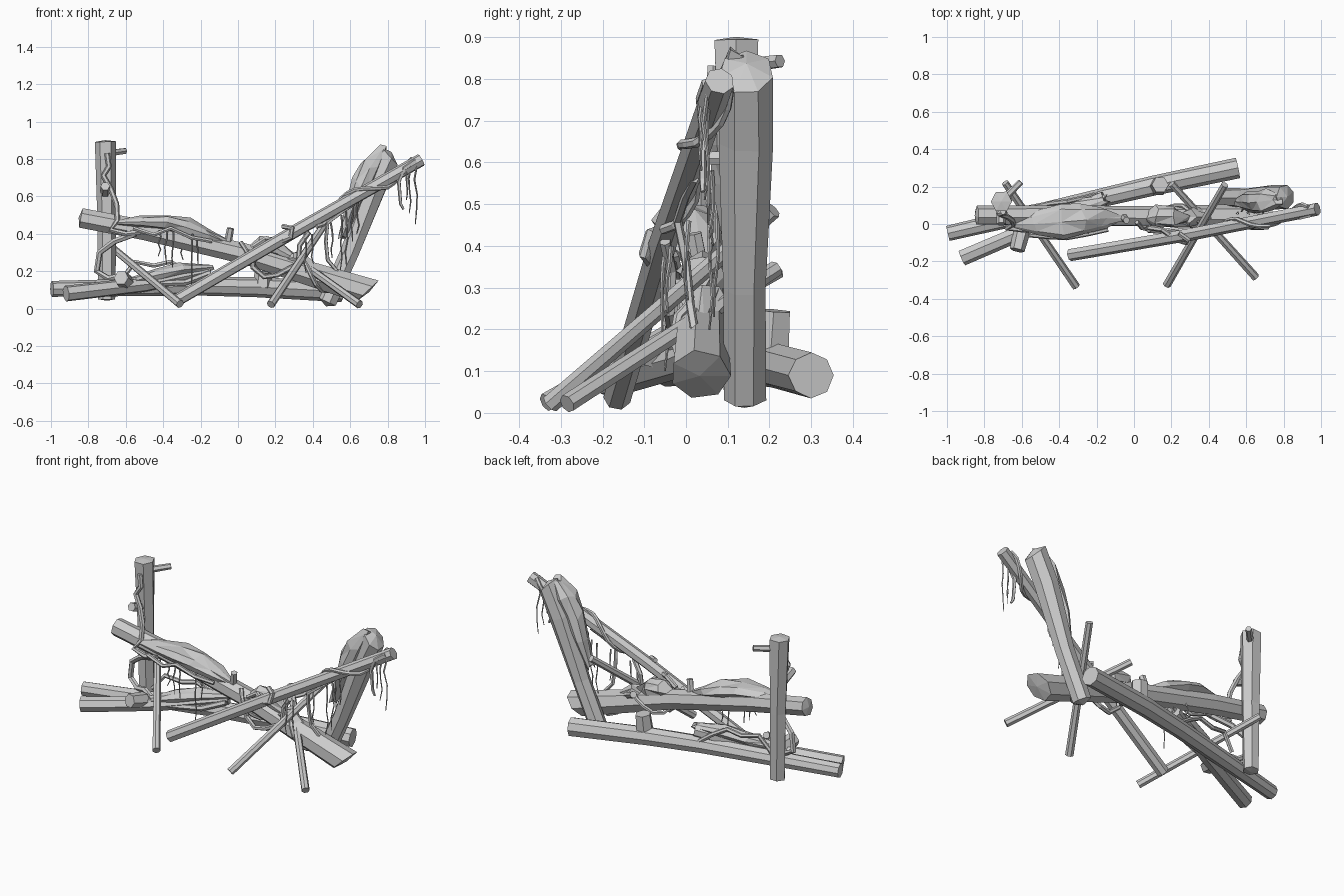
import bpy, bmesh, math, random
from mathutils import Vector

random.seed(4)


def finish(name, bm):
    bmesh.ops.recalc_face_normals(bm, faces=bm.faces[:])
    me = bpy.data.meshes.new(name)
    bm.to_mesh(me)
    bm.free()
    ob = bpy.data.objects.new(name, me)
    bpy.context.collection.objects.link(ob)
    return ob


def tube(name, pts, radii, sides=7, jitter=0.0, shear=0.0, turn=0.0, tip=0.0):
    """Faceted tube along a path; shear slants the last cut, tip domes the caps."""
    pts = [Vector(p) for p in pts]
    if not isinstance(radii, (list, tuple)):
        radii = [radii] * len(pts)
    bm = bmesh.new()
    rings = []
    u = None
    for i, p in enumerate(pts):
        d = (pts[min(i + 1, len(pts) - 1)] - pts[max(i - 1, 0)]).normalized()
        if u is None:
            u = d.cross(Vector((0, 0, 1)) if abs(d.z) < 0.9 else Vector((0, 1, 0)))
        u = (u - d * u.dot(d)).normalized()
        v = d.cross(u)
        ring = []
        for k in range(sides):
            a = 2 * math.pi * k / sides + turn
            r = radii[i] * (1 + random.uniform(-jitter, jitter))
            off = u * math.cos(a) * r + v * math.sin(a) * r
            if shear and i == len(pts) - 1:
                off += d * off.z * shear
            ring.append(bm.verts.new(p + off))
        rings.append(ring)
    for a, b in zip(rings, rings[1:]):
        for k in range(sides):
            bm.faces.new((a[k], a[(k + 1) % sides], b[(k + 1) % sides], b[k]))
    for ring, p, q in ((rings[0], pts[0], pts[1]), (rings[-1], pts[-1], pts[-2])):
        if tip:
            c = bm.verts.new(p + (p - q).normalized() * tip)
            for k in range(sides):
                bm.faces.new((ring[k], ring[(k + 1) % sides], c))
        else:
            bm.faces.new(ring)
    return finish(name, bm)


def moss(name, pts, widths, heights, sides=8):
    """Draped clump: flattened, irregular rings along a path."""
    bm = bmesh.new()
    rings = []
    pts = [Vector(p) for p in pts]
    axis = (pts[-1] - pts[0]).normalized()
    side = axis.cross(Vector((0, 0, 1))).normalized()
    up = side.cross(axis)
    for p, w, h in zip(pts, widths, heights):
        ring = []
        for k in range(sides):
            a = 2 * math.pi * k / sides
            s = random.uniform(0.82, 1.12)
            ring.append(bm.verts.new(p + side * math.cos(a) * w * s + up * math.sin(a) * h * s
                                     + axis * random.uniform(-0.02, 0.02)))
        rings.append(ring)
    for a, b in zip(rings, rings[1:]):
        for k in range(sides):
            bm.faces.new((a[k], a[(k + 1) % sides], b[(k + 1) % sides], b[k]))
    bm.faces.new(rings[0])
    bm.faces.new(rings[-1])
    bmesh.ops.triangulate(bm, faces=bm.faces[:])
    return finish(name, bm)


def wrap(name, p, q, radius, turns, phase, thick=0.011, steps=16):
    """Vine winding around the line p-q."""
    p, q = Vector(p), Vector(q)
    d = (q - p).normalized()
    u = d.cross(Vector((0, 1, 0))).normalized()
    v = d.cross(u)
    pts = []
    for i in range(steps + 1):
        t = i / steps
        a = phase + turns * 2 * math.pi * t
        r = radius * random.uniform(0.95, 1.15)
        pts.append(p.lerp(q, t) + u * math.cos(a) * r + v * math.sin(a) * r)
    tube(name, pts, thick, 6)


def strands(name, spots, thick=0.004):
    """Thin hanging roots; each spot is x, y, top z, bottom z."""
    for x, y, top, low in spots:
        pts = [(x + random.uniform(-.008, .008), y + random.uniform(-.008, .008),
                top + (low - top) * i / 4) for i in range(5)]
        tube(name, pts, [thick * 1.4, thick * 1.3, thick, thick, thick * 0.6], 4)


# main logs
tube("back_ground_log", [(-0.995, -0.05, 0.105), (-0.2, 0.135, 0.12), (0.1, 0.205, 0.115), (0.555, 0.30, 0.09)],
     [0.042, 0.05, 0.053, 0.055], 8, 0.03)
tube("front_ground_log", [(-0.92, -0.18, 0.08), (-0.5, 0.0, 0.13), (-0.16, 0.14, 0.2)],
     [0.043, 0.042, 0.038], 7, 0.04)
tube("fallen_log", [(-0.84, 0.045, 0.485), (-0.5, 0.045, 0.42), (0.05, 0.04, 0.29), (0.69, 0.033, 0.092)],
     [0.053, 0.055, 0.057, 0.073], 7, 0.03, shear=0.6, turn=0.4, tip=0.012)
tube("leaning_log", [(-0.34, -0.165, 0.037), (0.3, -0.055, 0.41), (0.98, 0.08, 0.795)],
     [0.034, 0.035, 0.036], 7, 0.03)
tube("left_post", [(-0.70, 0.13, 0.05), (-0.70, 0.125, 0.45), (-0.71, 0.12, 0.893)],
     [0.046, 0.05, 0.058], 6, 0.06, shear=0.3, tip=0.008)
tube("right_post", [(0.48, 0.14, 0.035), (0.60, 0.14, 0.30), (0.73, 0.145, 0.65), (0.81, 0.145, 0.815)],
     [0.052, 0.053, 0.066, 0.066], 7, 0.04, shear=0.9, tip=0.025)

# thin propping sticks
for a, b in (((-0.31, -0.335, 0.025), (-0.69, 0.22, 0.34)),
             ((0.175, -0.325, 0.022), (0.485, 0.21, 0.485)),
             ((0.65, -0.285, 0.022), (0.2, 0.215, 0.345))):
    tube("prop_stick", [a, b], [0.023, 0.02], 7)

# broken branch stubs
for a, b, r in (((-0.70, 0.13, 0.83), (-0.605, 0.225, 0.843), 0.017),
                ((-0.71, 0.12, 0.61), (-0.71, 0.0, 0.655), 0.025),
                ((0.69, 0.13, 0.61), (0.67, 0.02, 0.61), 0.017),
                ((-0.06, 0.04, 0.32), (-0.04, 0.02, 0.43), 0.019),
                ((0.13, 0.20, 0.11), (0.14, 0.21, 0.245), 0.045),
                ((-0.60, -0.04, 0.14), (-0.625, -0.14, 0.165), 0.04)):
    tube("branch_stub", [a, b], [r * 1.15, r], 6)

# moss clumps
moss("moss_fallen_log", [(-0.63, 0.0, 0.458), (-0.53, 0.0, 0.468), (-0.40, 0.01, 0.465), (-0.28, 0.02, 0.435),
                         (-0.17, 0.03, 0.395), (-0.06, 0.03, 0.355)],
     [0.02, 0.065, 0.095, 0.085, 0.06, 0.015], [0.012, 0.03, 0.042, 0.05, 0.035, 0.015])
moss("moss_middle", [(0.05, 0.03, 0.32), (0.12, 0.04, 0.34), (0.2, 0.04, 0.33), (0.28, 0.03, 0.28)],
     [0.02, 0.06, 0.06, 0.02], [0.02, 0.045, 0.05, 0.03])
moss("moss_middle_low", [(0.24, 0.04, 0.26), (0.31, 0.04, 0.27), (0.42, 0.03, 0.21)],
     [0.025, 0.055, 0.02], [0.02, 0.04, 0.02])
moss("moss_ground_log", [(-0.56, -0.03, 0.15), (-0.45, 0.03, 0.18), (-0.3, 0.08, 0.21), (-0.15, 0.13, 0.22)],
     [0.03, 0.06, 0.06, 0.025], [0.02, 0.035, 0.035, 0.02])
moss("moss_right_post", [(0.555, 0.12, 0.38), (0.61, 0.12, 0.54), (0.66, 0.115, 0.66), (0.71, 0.12, 0.77),
                         (0.77, 0.13, 0.86)],
     [0.025, 0.055, 0.065, 0.065, 0.035], [0.02, 0.04, 0.06, 0.055, 0.025])

# vines: left post cascade, then along the low log
tube("post_vine", [(-0.70, 0.065, 0.83), (-0.69, 0.06, 0.76), (-0.72, 0.055, 0.71), (-0.68, 0.04, 0.64),
                   (-0.65, 0.02, 0.56), (-0.645, 0.0, 0.47), (-0.68, -0.02, 0.42), (-0.60, -0.03, 0.40),
                   (-0.52, -0.03, 0.41)], 0.015, 6)
tube("loop_vine", [(-0.55, -0.02, 0.40), (-0.66, 0.02, 0.36), (-0.74, 0.05, 0.30), (-0.755, 0.055, 0.2),
                   (-0.69, 0.03, 0.16), (-0.62, 0.0, 0.18), (-0.52, -0.03, 0.13), (-0.40, 0.01, 0.135),
                   (-0.28, 0.05, 0.14), (-0.15, 0.10, 0.19)], 0.017, 6)
tube("rear_loop_vine", [(-0.62, 0.07, 0.16), (-0.55, 0.09, 0.25), (-0.45, 0.11, 0.23), (-0.36, 0.12, 0.25),
                        (-0.27, 0.14, 0.2), (-0.2, 0.16, 0.15)], 0.013, 6)
tube("moss_edge_vine", [(-0.56, -0.06, 0.43), (-0.45, -0.07, 0.395), (-0.36, -0.075, 0.43), (-0.25, -0.055, 0.38),
                        (-0.14, -0.03, 0.36)], 0.012, 6)
wrap("leaning_vine", (0.40, -0.035, 0.467), (0.95, 0.074, 0.778), 0.037, 1.5, 2.6, 0.012, 16)
wrap("fallen_log_vine", (0.0, 0.04, 0.30), (0.5, 0.035, 0.15), 0.062, 1.5, 0.5, 0.012, 14)
tube("crossing_vine", [(0.08, -0.02, 0.33), (0.15, -0.03, 0.375), (0.23, -0.085, 0.36), (0.28, -0.1, 0.38),
                       (0.29, -0.085, 0.43), (0.24, -0.05, 0.44)], 0.014, 6)
tube("low_crossing_vine", [(0.08, -0.03, 0.27), (0.08, -0.035, 0.22), (0.14, -0.04, 0.17), (0.21, -0.03, 0.18),
                           (0.32, -0.04, 0.24), (0.33, -0.035, 0.34), (0.38, -0.05, 0.41)], 0.014, 6)
tube("hanging_vine", [(0.62, 0.02, 0.56), (0.56, 0.0, 0.52), (0.48, -0.02, 0.46), (0.47, 0.0, 0.36),
                      (0.48, 0.01, 0.26), (0.53, 0.02, 0.2)], 0.011, 5)
tube("tip_vine", [(0.95, 0.05, 0.79), (0.89, 0.035, 0.75), (0.86, 0.04, 0.68), (0.87, 0.04, 0.56), (0.885, 0.04, 0.53)],
     [0.014, 0.013, 0.011, 0.009, 0.006], 5)

# hanging roots
strands("hanging_root", [(0.90, 0.04, 0.75, 0.58), (0.92, 0.05, 0.76, 0.51), (0.95, 0.05, 0.77, 0.45),
                         (0.55, 0.06, 0.5, 0.2), (0.58, 0.07, 0.52, 0.23), (0.61, 0.06, 0.55, 0.36),
                         (0.64, 0.06, 0.58, 0.4), (0.50, 0.0, 0.46, 0.27), (0.36, -0.05, 0.4, 0.19),
                         (0.40, -0.04, 0.4, 0.24), (-0.42, -0.06, 0.42, 0.28), (-0.385, -0.06, 0.42, 0.24),
                         (-0.35, -0.06, 0.42, 0.22), (-0.25, -0.05, 0.4, 0.1),
                         (-0.22, -0.04, 0.38, 0.24), (-0.30, 0.08, 0.42, 0.26)])
